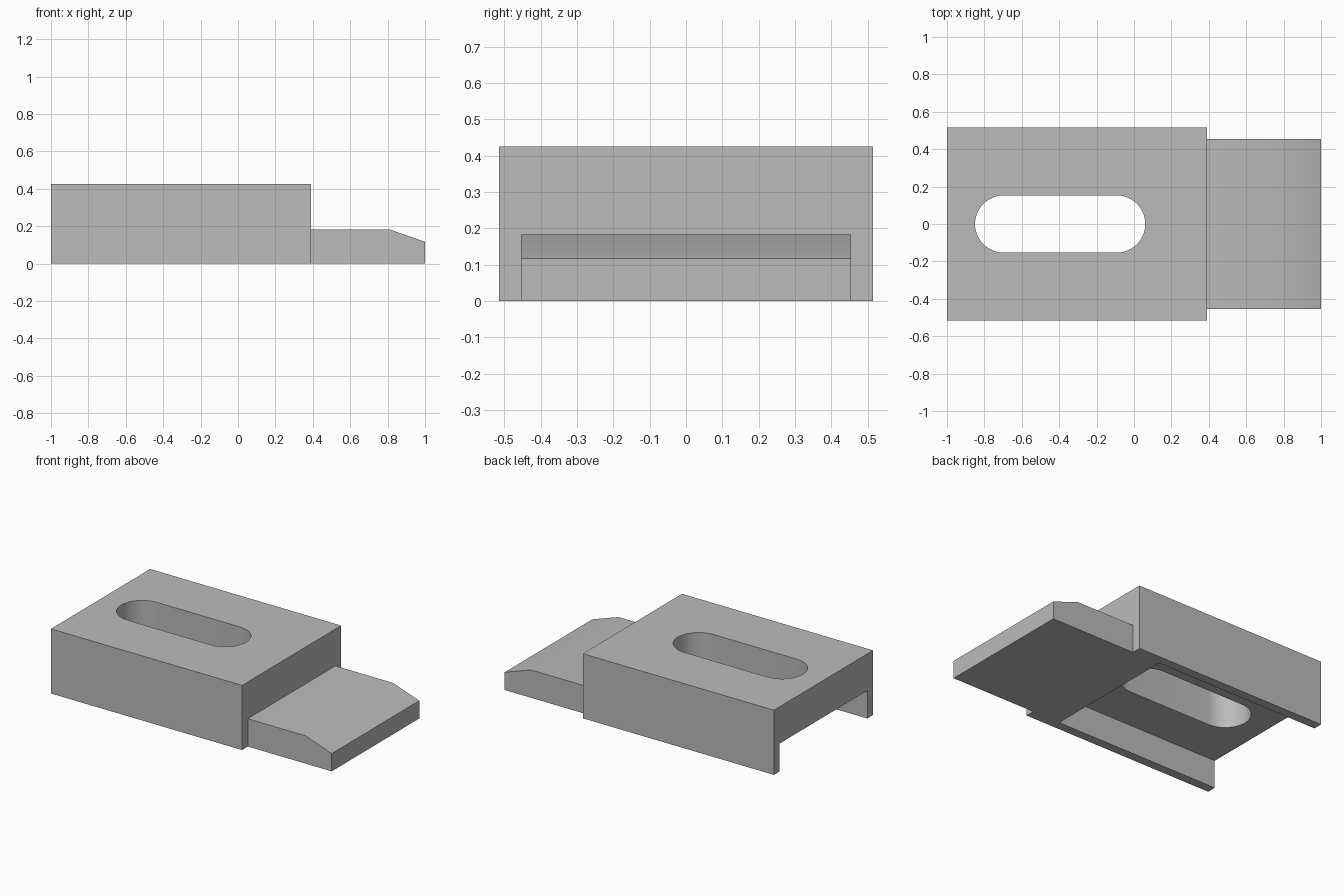
import bpy, bmesh, math
from mathutils import Vector

cube = bpy.data.objects.get("Cube")
if cube:
    bpy.data.objects.remove(cube, do_unlink=True)

steel = bpy.data.materials.new("plain grey steel")
steel.use_nodes = True
GREY = (0.5, 0.5, 0.5, 1)
steel.diffuse_color = GREY
steel.node_tree.nodes["Principled BSDF"].inputs["Base Color"].default_value = GREY


def prism(name, outline, sweep):
    """Closed solid made by sweeping a flat outline along a vector."""
    bm = bmesh.new()
    face = bm.faces.new([bm.verts.new(p) for p in outline])
    swept = bmesh.ops.extrude_face_region(bm, geom=[face], use_keep_orig=True)
    moved = [g for g in swept["geom"] if isinstance(g, bmesh.types.BMVert)]
    bmesh.ops.translate(bm, verts=moved, vec=Vector(sweep))
    bmesh.ops.recalc_face_normals(bm, faces=bm.faces)
    mesh = bpy.data.meshes.new(name)
    bm.to_mesh(mesh)
    bm.free()
    mesh.materials.append(steel)
    obj = bpy.data.objects.new(name, mesh)
    bpy.context.collection.objects.link(obj)
    return obj


def smooth(obj):
    bpy.ops.object.select_all(action="DESELECT")
    obj.select_set(True)
    bpy.context.view_layer.objects.active = obj
    bpy.ops.object.shade_smooth_by_angle(angle=math.radians(30))


BACK, FRONT = -1.0, 0.39          # body ends along x
HALF, INNER = 0.515, 0.455        # half widths of body and channel
TOP, CEILING = 0.425, 0.183

# Body: inverted channel section running along x
half_section = [(HALF, TOP), (HALF, 0), (INNER, 0), (INNER, CEILING)]
section = half_section + [(-y, z) for y, z in reversed(half_section)]
body = prism("slotted_body", [(BACK, y, z) for y, z in section], (FRONT - BACK, 0, 0))

# Long round-ended slot through the top of the body
RADIUS, STEPS = 0.153, 24
outline = []
for centre, start in ((-0.093, -math.pi / 2), (-0.697, math.pi / 2)):
    for i in range(STEPS + 1):
        a = start + math.pi * i / STEPS
        outline.append((centre + RADIUS * math.cos(a), RADIUS * math.sin(a), 0.1))
cutter = prism("slot_cutter", outline, (0, 0, 0.5))
cutter.hide_render = True

cut = body.modifiers.new("slot", "BOOLEAN")
cut.operation = "DIFFERENCE"
cut.solver = "EXACT"
cut.object = cutter
bpy.context.view_layer.objects.active = body
bpy.ops.object.modifier_apply(modifier=cut.name)
bpy.data.objects.remove(cutter, do_unlink=True)
smooth(body)

# Tongue: flat bar with a sloped nose, seated in the front of the channel
side = [(0.19, 0), (1, 0), (1, 0.117), (0.81, CEILING), (0.19, CEILING)]
tongue = prism("tongue", [(x, -INNER, z) for x, z in side], (0, 2 * INNER, 0))
smooth(tongue)
